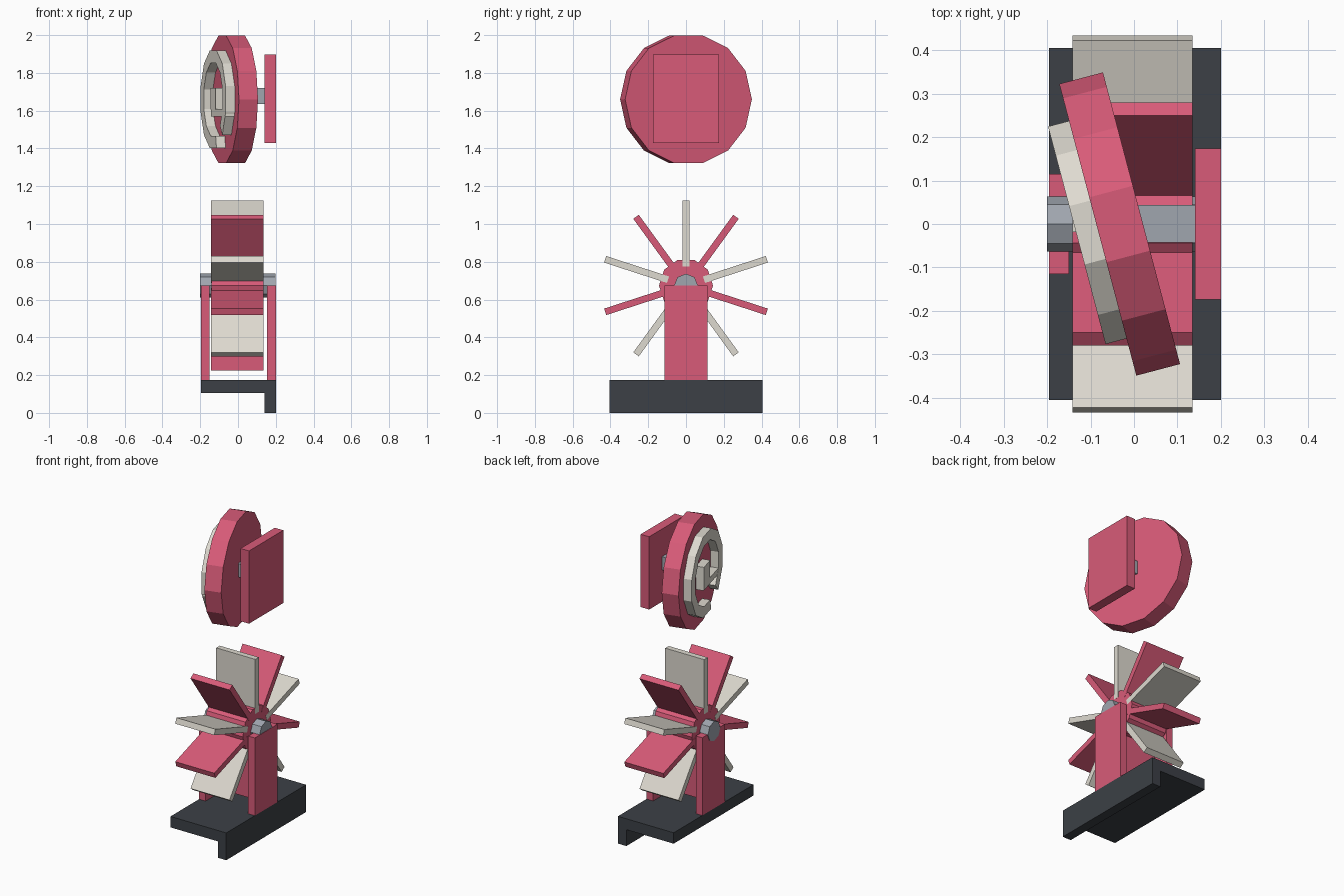
import bpy
import bmesh
from math import radians, pi, cos, sin
from mathutils import Matrix, Vector

cube = bpy.data.objects.get("Cube")
if cube:
    bpy.data.objects.remove(cube, do_unlink=True)


def material(name, rgb):
    m = bpy.data.materials.new(name)
    m.use_nodes = True
    m.diffuse_color = (*rgb, 1)
    m.node_tree.nodes["Principled BSDF"].inputs["Base Color"].default_value = (*rgb, 1)
    return m


rose = material("rose", (0.69, 0.105, 0.19))
ivory = material("ivory", (0.73, 0.70, 0.63))
slate = material("slate", (0.045, 0.051, 0.061))
steel = material("steel", (0.35, 0.38, 0.43))


def finish(name, bm, mat, matrix=Matrix()):
    bmesh.ops.recalc_face_normals(bm, faces=bm.faces)
    mesh = bpy.data.meshes.new(name)
    bm.to_mesh(mesh)
    bm.free()
    mesh.materials.append(mat)
    ob = bpy.data.objects.new(name, mesh)
    bpy.context.collection.objects.link(ob)
    ob.matrix_world = matrix
    return ob


def box(name, lo, hi, mat, matrix=Matrix()):
    """Box between two opposite corners."""
    lo, hi = Vector(lo), Vector(hi)
    bm = bmesh.new()
    bmesh.ops.create_cube(bm, size=1)
    for v in bm.verts:
        v.co = (lo + hi) / 2 + v.co * (hi - lo)
    return finish(name, bm, mat, matrix)


def extrude_x(name, points, x0, x1, mat, matrix=Matrix()):
    """Prism along x from a closed (y, z) outline."""
    bm = bmesh.new()
    face = bm.faces.new([bm.verts.new((x0, y, z)) for y, z in points])
    out = bmesh.ops.extrude_face_region(bm, geom=[face])
    verts = [g for g in out["geom"] if isinstance(g, bmesh.types.BMVert)]
    bmesh.ops.translate(bm, vec=(x1 - x0, 0, 0), verts=verts)
    return finish(name, bm, mat, matrix)


def polygon(radius, sides, z=0):
    return [(radius * cos(2 * pi * i / sides), z + radius * sin(2 * pi * i / sides))
            for i in range(sides)]


# Stand: slab with a hanging lip on its left edge, and two posts
base_profile = [(-0.196, 0.105), (0.14, 0.105), (0.14, 0), (0.2, 0), (0.2, 0.175), (-0.196, 0.175)]
quarter_turn = Matrix.Rotation(radians(90), 4, 'Z')
extrude_x("base", [(-x, z) for x, z in base_profile], -0.405, 0.405, slate, quarter_turn)
box("left_post", (0.153, -0.115, 0.175), (0.2, 0.115, 0.674), rose)
box("right_post", (-0.196, -0.115, 0.175), (-0.15, 0.115, 0.674), rose)

# Paddle wheel: hub, axle and ten alternating blades
WHEEL_Z = 0.674
extrude_x("hub", polygon(0.143, 10, WHEEL_Z), -0.141, 0.134, rose)
extrude_x("axle", polygon(0.063, 8, WHEEL_Z), -0.2, 0.198, steel)
for i in range(10):
    place = Matrix.Translation((0, 0, WHEEL_Z)) @ Matrix.Rotation(radians(36 * i), 4, 'X')
    box(f"blade_{i + 1}", (-0.142, -0.018, 0.1), (0.135, 0.018, 0.45),
        rose if i % 2 else ivory, place)

# Upper wall plate and square shaft
box("back_plate", (0.14, -0.174, 1.43), (0.2, 0.174, 1.897), rose)
box("shaft", (-0.04, -0.043, 1.635), (0.145, 0.044, 1.72), steel)

# Tilted disc
tilt = Matrix.Translation((-0.033, 0, 1.66)) @ Matrix.Rotation(radians(14.8), 4, 'Z')
extrude_x("disc", polygon(0.347, 14), -0.052, 0.052, rose, tilt)

# Open ring on the disc: twelve segments with one left out below the front
angles = [radians(225 + 30 * k) for k in range(-11, 1)]
arc = [(0.268 * cos(a), 0.268 * sin(a)) for a in angles]
inner = [(0.2 * cos(a), 0.2 * sin(a)) for a in reversed(angles)]
extrude_x("open_ring", arc + inner, -0.102, -0.05, ivory, tilt)

# Centre block and the bar joining it to the ring
box("centre_block", (-0.102, -0.053, -0.053), (-0.05, 0.053, 0.06), ivory, tilt)
box("ring_bar", (-0.101, -0.255, -0.09), (-0.05, 0.053, -0.052), ivory, tilt)
